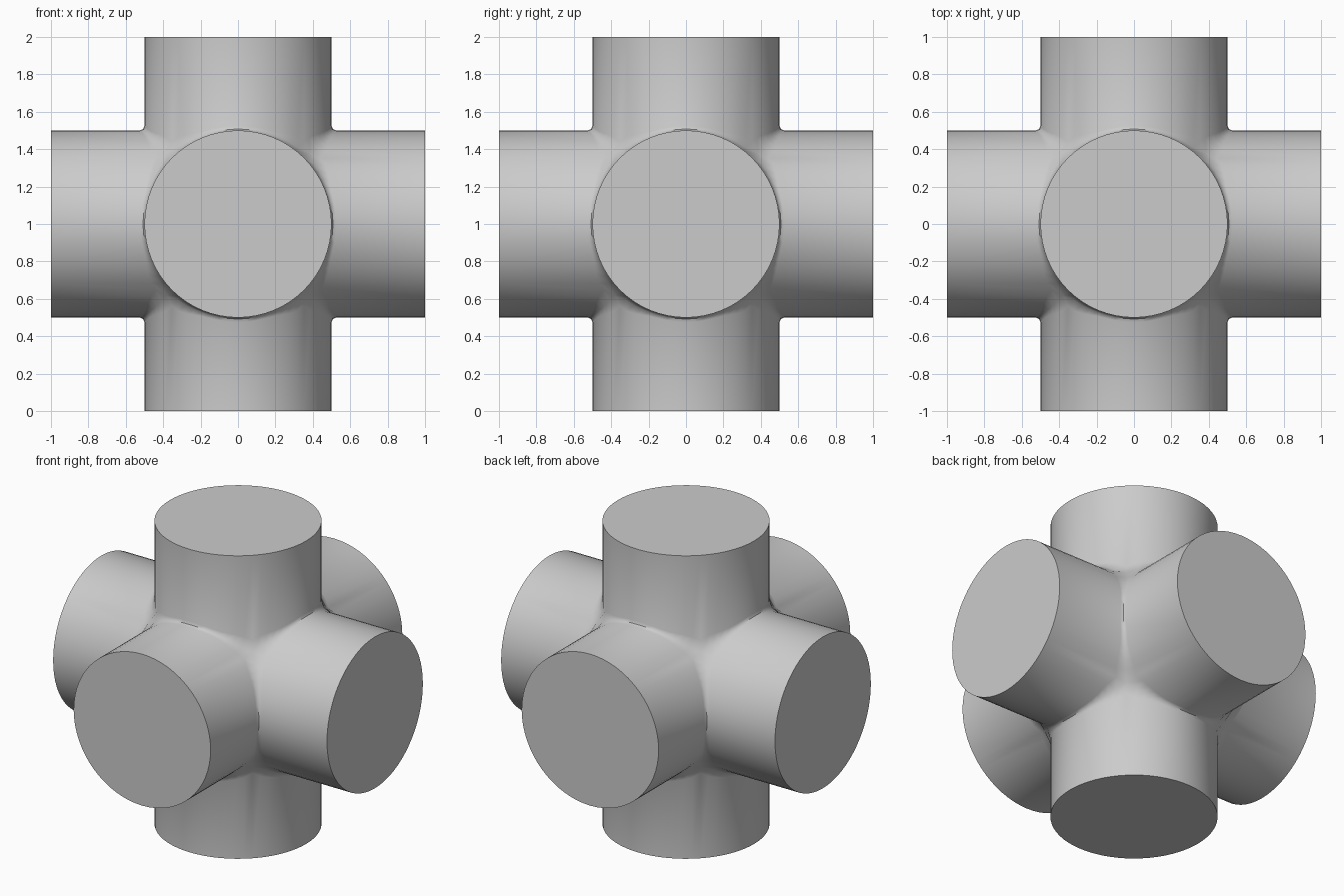
import bpy, bmesh
from math import sin, cos, pi, radians
from mathutils import Vector, Matrix

old = bpy.data.objects.get("Cube")
if old:
    bpy.data.objects.remove(old, do_unlink=True)

RADIUS, REACH, SIDES = 0.5, 1.0, 64

grey = bpy.data.materials.new("plain grey")
grey.use_nodes = True
colour = (0.6, 0.6, 0.6, 1)
grey.diffuse_color = colour
grey.node_tree.nodes["Principled BSDF"].inputs["Base Color"].default_value = colour


def arm_rings(angle):
    """Crease, fillet rim and end points of one upright arm at an angle."""
    x, y = RADIUS * cos(angle), RADIUS * sin(angle)
    ax, ay = abs(x), abs(y)
    fillet = 0.025 + 0.06 * abs(sin(2 * angle)) ** 6
    z = max(ax, ay)
    push = fillet * 0.31
    # push the crease outwards, away from both arms that meet there
    sx = push if ax > ay - 1e-6 else 0
    sy = push if ay > ax - 1e-6 else 0
    crease = Vector((x + (sx if x > 0 else -sx), y + (sy if y > 0 else -sy), z + push))
    return crease, Vector((x, y, z + fillet)), Vector((x, y, REACH))


def add_arm(bm, turn):
    rings = [[bm.verts.new(turn @ p) for p in arm_rings(2 * pi * i / SIDES)]
             for i in range(SIDES)]
    for i, a in enumerate(rings):
        b = rings[(i + 1) % SIDES]
        for k in range(2):
            bm.faces.new((a[k], b[k], b[k + 1], a[k + 1]))
    bm.faces.new([r[2] for r in rings])


# Six equal arms, welded along their creases
bm = bmesh.new()
for quarter in range(4):
    add_arm(bm, Matrix.Rotation(quarter * pi / 2, 3, 'X'))
for side in (-1, 1):
    add_arm(bm, Matrix.Rotation(side * pi / 2, 3, 'Y'))
bmesh.ops.remove_doubles(bm, verts=bm.verts, dist=0.0005)
bmesh.ops.recalc_face_normals(bm, faces=bm.faces)
bmesh.ops.translate(bm, verts=bm.verts, vec=(0, 0, REACH))

mesh = bpy.data.meshes.new("six_way_pipe_cross")
bm.to_mesh(mesh)
bm.free()
mesh.materials.append(grey)
cross = bpy.data.objects.new("six_way_pipe_cross", mesh)
bpy.context.collection.objects.link(cross)

bpy.ops.object.select_all(action='DESELECT')
cross.select_set(True)
bpy.context.view_layer.objects.active = cross
bpy.ops.object.shade_smooth_by_angle(angle=radians(40))
